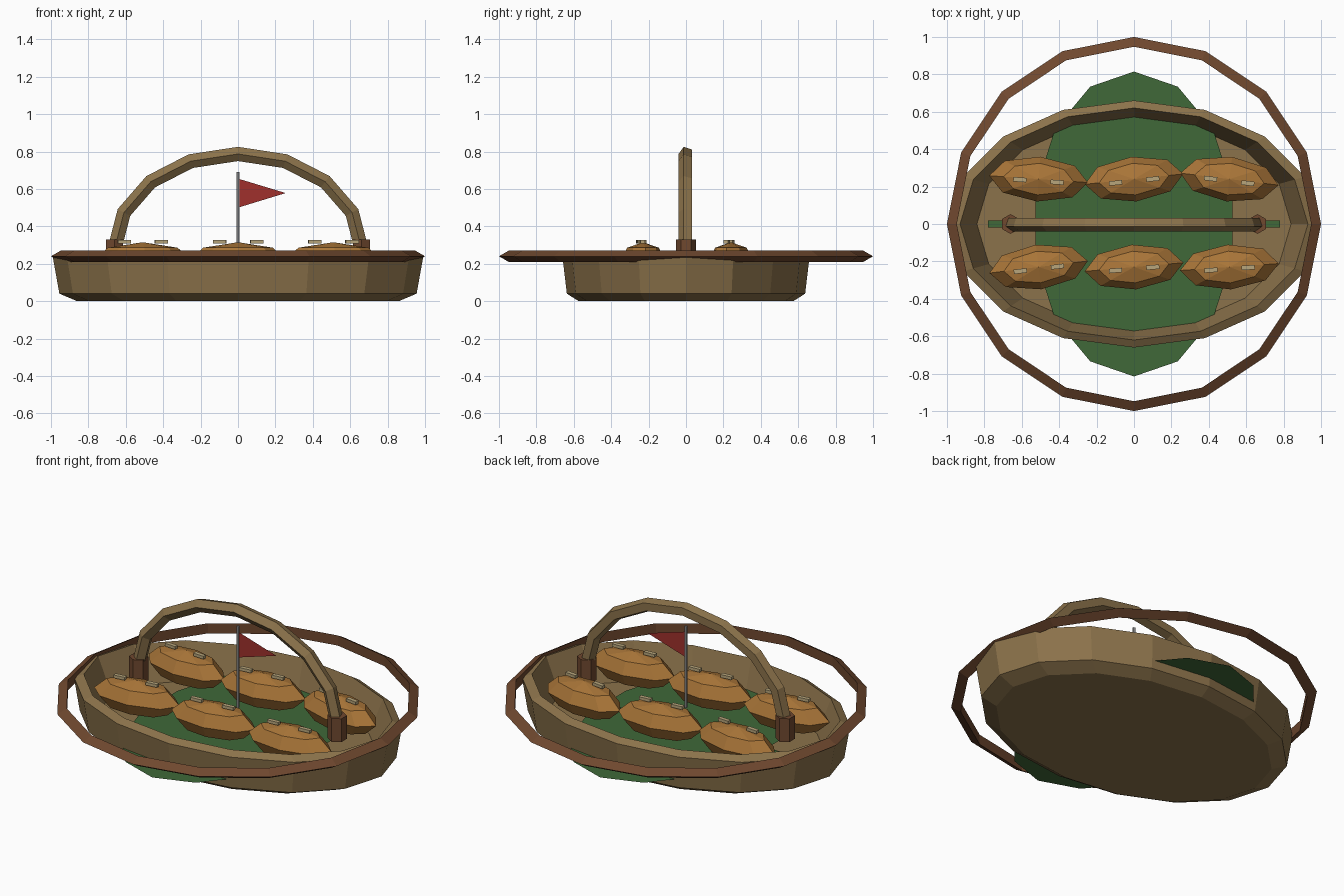
import bpy, bmesh
from math import sin, cos, pi, radians
from mathutils import Matrix, Vector

if "Cube" in bpy.data.objects:
    bpy.data.objects.remove(bpy.data.objects["Cube"])


def material(name, rgb):
    m = bpy.data.materials.new(name)
    m.diffuse_color = (*rgb, 1)
    m.use_nodes = True
    m.node_tree.nodes["Principled BSDF"].inputs["Base Color"].default_value = m.diffuse_color
    return m


WICKER = material("wicker", (0.26, 0.17, 0.07))
BROWN = material("dark_wood", (0.16, 0.065, 0.028))
GREEN = material("green_cloth", (0.05, 0.14, 0.04))
CRUST = material("crust", (0.40, 0.18, 0.04))
CREAM = material("cream", (0.48, 0.38, 0.20))
GREY = material("grey_metal", (0.35, 0.35, 0.35))
RED = material("red_cloth", (0.35, 0.03, 0.025))


def finish(name, bm, mat):
    bmesh.ops.recalc_face_normals(bm, faces=bm.faces)
    me = bpy.data.meshes.new(name)
    bm.to_mesh(me)
    bm.free()
    me.materials.append(mat)
    ob = bpy.data.objects.new(name, me)
    bpy.context.collection.objects.link(ob)
    return ob


def skin(bm, rings, closed=False):
    """Bridge rings of points with quads; returns the vertex rings."""
    vs = [[bm.verts.new(p) for p in r] for r in rings]
    n, k = len(vs), len(vs[0])
    for i in range(n if closed else n - 1):
        a, b = vs[i], vs[(i + 1) % n]
        for j in range(k):
            bm.faces.new((a[j], a[(j + 1) % k], b[(j + 1) % k], b[j]))
    return vs


def ellipse(n, rx, ry, z, start=0.0):
    return [Vector((rx * cos(start + 2 * pi * i / n), ry * sin(start + 2 * pi * i / n), z))
            for i in range(n)]


def box(name, loc, size, mat, yaw=0.0):
    bm = bmesh.new()
    bmesh.ops.create_cube(bm, size=1, matrix=Matrix.Translation(loc) @ Matrix.Rotation(yaw, 4, 'Z')
                          @ Matrix.Diagonal((*size, 1)))
    return finish(name, bm, mat)


def prism(name, n, r, x, z0, z1, mat):
    bm = bmesh.new()
    rings = [[p + Vector((x, 0, 0)) for p in ellipse(n, r, r, z, pi / 2)] for z in (z0, z1)]
    vs = skin(bm, rings)
    bm.faces.new(vs[0])
    bm.faces.new(vs[1])
    return finish(name, bm, mat)


# Oval basket: outer wall, sloping lip, inner wall, floor
bm = bmesh.new()
profile = [(0.86, 0), (0.955, 0.04), (0.99, 0.235), (0.93, 0.26), (0.84, 0.05)]
vs = skin(bm, [ellipse(16, r, r * 0.667, z) for r, z in profile])
bm.faces.new(vs[0])
bm.faces.new(vs[-1])
finish("basket", bm, WICKER)

# Round rim hoop with a triangular section
bm = bmesh.new()
sect = [(0.965 + 0.035 * cos(2 * pi * k / 3), 0.24 + 0.035 * sin(2 * pi * k / 3)) for k in range(3)]
skin(bm, [[(r * cos(i * pi / 8), r * sin(i * pi / 8), z) for r, z in sect] for i in range(16)], True)
finish("rim_hoop", bm, BROWN)

# Green cloth: flat oval sheet and a narrow strip
bm = bmesh.new()
bm.faces.new([bm.verts.new(p) for p in ellipse(14, 0.54, 0.815, 0.09, pi / 2)])
finish("cloth", bm, GREEN)
box("cloth_strip", (0, 0, 0.09), (1.56, 0.036, 0.004), GREEN)

# Arched handle with a five-sided section
bm = bmesh.new()
rings = []
for i in range(9):
    a = pi * i / 8
    c = Vector((0.66 * cos(a), 0, 0.28 + 0.507 * sin(a)))
    out = Vector((0.507 * cos(a), 0, 0.66 * sin(a))).normalized()
    rings.append([c + out * 0.04 * sin(t) + Vector((0, -0.04 * cos(t), 0))
                  for t in (2 * pi * k / 5 for k in range(5))])
vs = skin(bm, rings)
bm.faces.new(vs[0])
bm.faces.new(vs[-1])
finish("handle", bm, WICKER)
for side, x in (("left", -0.66), ("right", 0.66)):
    prism("handle_socket_" + side, 6, 0.053, x, 0.19, 0.33, BROWN)

# Six filled pastries, each with two cream slits
yaws = [(-4, 6, -7), (7, 5, 4)]
for row, y in enumerate((0.24, -0.23)):
    for col, x in enumerate((-0.51, 0, 0.51)):
        yaw = radians(yaws[row][col])
        bm = bmesh.new()
        bmesh.ops.create_uvsphere(bm, u_segments=8, v_segments=4, radius=1)
        place = Matrix.Translation((x, y, 0.215)) @ Matrix.Rotation(yaw, 4, 'Z')
        bm.transform(place @ Matrix.Diagonal((0.265, 0.12, 0.1, 1)))
        finish(f"pastry_{row}_{col}", bm, CRUST)
        for s in (-1, 1):
            loc = place @ Vector((0.1 * s, -0.01, 0.102))
            box(f"slit_{row}_{col}_{s}", loc, (0.07, 0.024, 0.018), CREAM, yaw)

# Flag pole and pennant
prism("flag_pole", 6, 0.008, 0, 0.20, 0.69, GREY)
bm = bmesh.new()
bm.faces.new([bm.verts.new(p) for p in ((0, 0, 0.655), (0, 0, 0.50), (0.255, 0, 0.578))])
finish("pennant", bm, RED)
